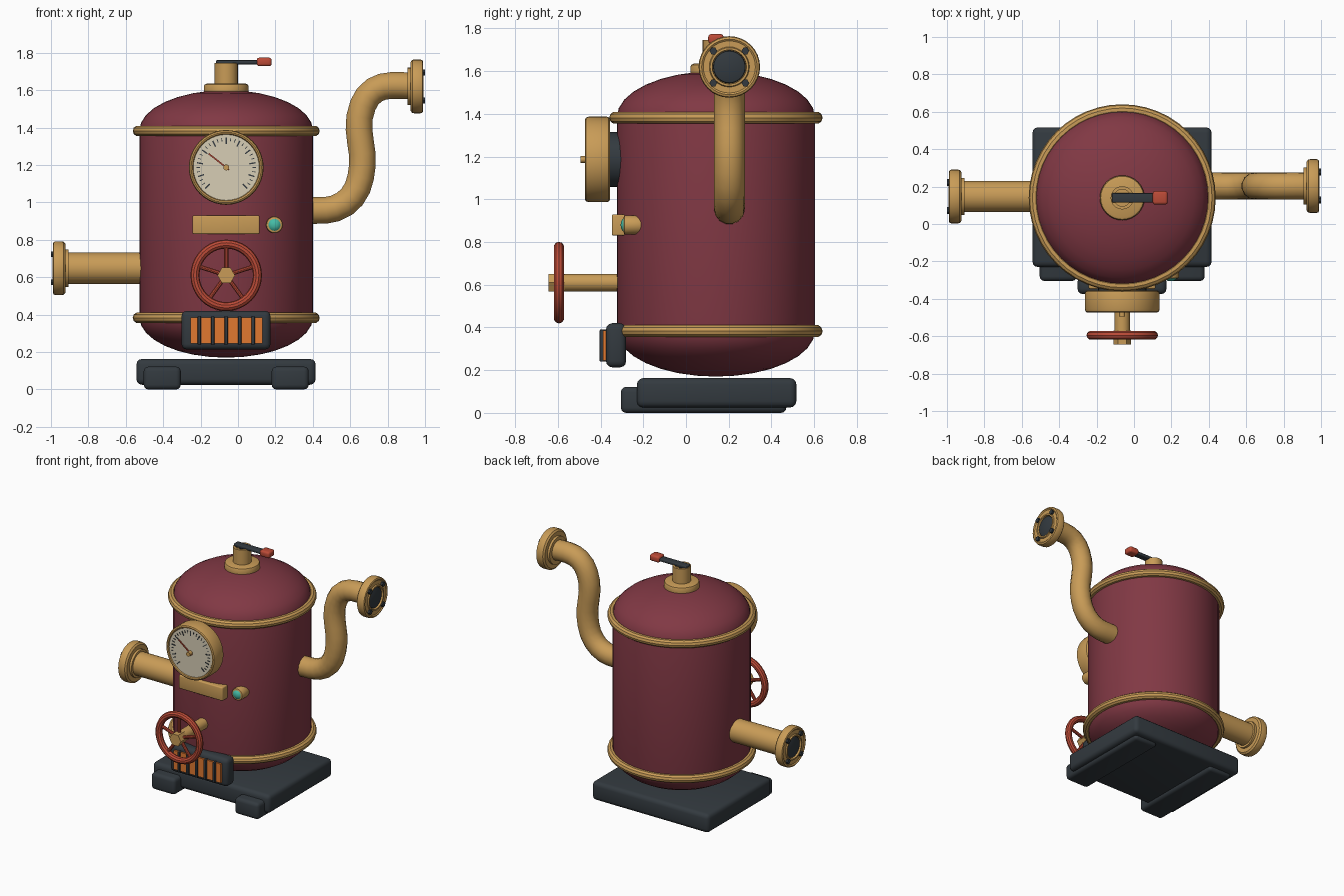
import bpy, bmesh
from math import sin, cos, pi, radians
from mathutils import Vector, Matrix

if "Cube" in bpy.data.objects:
    bpy.data.objects.remove(bpy.data.objects["Cube"])

CX, CY = -0.063, 0.14
FRONT, UP = (0, -1, 0), (0, 0, 1)


def material(name, rgb):
    m = bpy.data.materials.new(name)
    m.diffuse_color = (*rgb, 1)
    m.use_nodes = True
    m.node_tree.nodes["Principled BSDF"].inputs["Base Color"].default_value = m.diffuse_color
    return m


MAROON = material("maroon_paint", (0.22, 0.04, 0.058))
BRASS = material("brass", (0.58, 0.33, 0.095))
IRON = material("dark_iron", (0.033, 0.042, 0.05))
RED = material("red_paint", (0.50, 0.07, 0.038))
GLOW = material("orange_glow", (0.75, 0.19, 0.03))
CREAM = material("cream_dial", (0.68, 0.61, 0.46))
TEAL = material("teal_glass", (0.06, 0.50, 0.38))


def smooth(ob, angle=35):
    bpy.ops.object.select_all(action='DESELECT')
    ob.select_set(True)
    bpy.context.view_layer.objects.active = ob
    bpy.ops.object.shade_smooth_by_angle(angle=radians(angle))
    return ob


def finish(name, bm, mat, matrix, angle=35):
    bmesh.ops.recalc_face_normals(bm, faces=bm.faces)
    me = bpy.data.meshes.new(name)
    bm.to_mesh(me)
    bm.free()
    me.materials.append(mat)
    ob = bpy.data.objects.new(name, me)
    ob.matrix_world = matrix
    bpy.context.collection.objects.link(ob)
    return smooth(ob, angle)


def lathe(name, profile, mat, loc, axis=UP, n=32, closed=False):
    """Revolve (radius, height) points around an axis through loc."""
    bm = bmesh.new()
    rings = []
    for r, h in profile:
        if r < 1e-5:
            rings.append([bm.verts.new((0, 0, h))] * n)
        else:
            rings.append([bm.verts.new((r * cos(2 * pi * i / n), r * sin(2 * pi * i / n), h))
                          for i in range(n)])
    pairs = list(zip(rings, rings[1:])) + ([(rings[-1], rings[0])] if closed else [])
    for a, b in pairs:
        for i in range(n):
            j = (i + 1) % n
            vs = list(dict.fromkeys((a[i], a[j], b[j], b[i])))
            if len(vs) > 2:
                bm.faces.new(vs)
    rot = Vector(axis).to_track_quat('Z', 'Y').to_matrix().to_4x4()
    return finish(name, bm, mat, Matrix.Translation(loc) @ rot)


def disc(name, r, h0, h1, mat, loc, axis=UP, n=32, b=0.0):
    """Closed cylinder with an optional rounded rim."""
    if b:
        prof = [(0, h0), (r - b, h0), (r - b * .3, h0 + b * .3), (r, h0 + b),
                (r, h1 - b), (r - b * .3, h1 - b * .3), (r - b, h1), (0, h1)]
    else:
        prof = [(0, h0), (r, h0), (r, h1), (0, h1)]
    return lathe(name, prof, mat, loc, axis, n)


def torus(name, R, r, mat, loc, axis=UP, n=40, m=10):
    prof = [(R + r * cos(2 * pi * k / m), r * sin(2 * pi * k / m)) for k in range(m)]
    return lathe(name, prof, mat, loc, axis, n, closed=True)


def box(name, lo, hi, mat, b=0.0, roll=0.0):
    """Box from corner to corner; roll turns it about the front axis."""
    lo, hi = Vector(lo), Vector(hi)
    bm = bmesh.new()
    bmesh.ops.create_cube(bm, size=1)
    bmesh.ops.scale(bm, vec=hi - lo, verts=bm.verts)
    if b:
        bmesh.ops.bevel(bm, geom=bm.edges[:], offset=b, segments=3, profile=0.5, affect='EDGES')
    return finish(name, bm, mat,
                  Matrix.Translation((lo + hi) / 2) @ Matrix.Rotation(-roll, 4, 'Y'), 40)


def flange(name, loc, axis):
    """Pipe end: rounded rim, recessed face, dark bore and four bolts; loc is the outer plane."""
    ax = Vector(axis)
    lathe(name, [(0, -.095), (.1, -.095), (.1, -.078), (.13, -.078), (.142, -.068), (.144, -.055),
                 (.144, -.025), (.14, -.014), (.13, -.01), (.122, -.016), (.094, -.016),
                 (.09, -.008), (.08, -.008), (.078, -.03), (0, -.03)], BRASS, loc, axis)
    lathe(name + "_bore", [(0, -.035), (.078, -.035), (.074, -.018), (.045, -.01), (0, -.008)],
          IRON, loc, axis, 24)
    for k in range(4):
        a = pi / 4 + k * pi / 2
        off = Vector((0, .106 * cos(a), .106 * sin(a)))
        disc(f"{name}_bolt_{k}", .018, -.03, 0, IRON, Vector(loc) + off, ax, 6)


# Tank with domed ends, and its two bands
R = 0.464
arc = [k * pi / 16 for k in range(9)]
lower = [(R * sin(a), .385 - .215 * cos(a)) for a in arc]
upper = [(R * cos(a), 1.385 + .215 * sin(a)) for a in arc]
lathe("tank", lower + upper, MAROON, (CX, CY, 0), n=48)
for z, n in ((.383, "lower"), (1.382, "upper")):
    torus(n + "_band", .471, .029, BRASS, (CX, CY, z), n=48)

# Base slab and two skids
box("base_slab", (-.543, -.23, .025), (.415, .517, .163), IRON, .03)
for s, n in ((-1, "left"), (1, "right")):
    x = CX + s * .342
    box(n + "_skid", (x - .099, -.305, 0), (x + .099, .47, .122), IRON, .025)

# Pressure gauge: mount, housing, dial, ticks, needle
G = (CX, 0, 1.187)
disc("gauge_mount", .129, .2, .365, IRON, G, FRONT)
lathe("gauge_housing", [(0, .355), (.188, .355), (.197, .362), (.2, .372), (.2, .455), (.196, .468),
                        (.188, .473), (.18, .47), (.176, .46), (0, .46)], BRASS, G, FRONT, 40)
disc("gauge_dial", .176, .44, .463, CREAM, G, FRONT, 40)
for k in range(31):
    a = radians(225 - 9 * k)
    major = k % 3 == 0
    hl, hw, rm = (.017, .0035, .142) if major else (.009, .002, .15)
    c = Vector((G[0] + rm * cos(a), -.463, G[2] + rm * sin(a)))
    d = Vector((hl, .003, hw))
    box(f"gauge_tick_{k}", c - d, c + d, IRON, roll=a)
a = radians(142)
c = Vector((G[0] + .05 * cos(a), -.47, G[2] + .05 * sin(a)))
d = Vector((.07, .003, .004))
box("gauge_needle", c - d, c + d, RED, roll=a)
disc("gauge_needle_hub", .016, .46, .495, BRASS, G, FRONT, 16)

# Blank name plate and indicator lamp
box("front_plate", (-.243, -.347, .83), (.115, -.27, .93), BRASS, .008)
L = (.195, 0, .88)
disc("lamp_bezel", .045, .2, .292, BRASS, L, FRONT, 24, .01)
lathe("lamp_lens", [(.032, .28), (.032, .292), (.024, .3), (.012, .305), (0, .306)],
      TEAL, L, FRONT, 24)

# Hand wheel on its shaft
W = Vector((CX, 0, .61))
disc("wheel_shaft", .041, .25, .59, BRASS, W, FRONT, 24)
disc("wheel_nut", .047, .57, .645, BRASS, W, FRONT, 6)
wc = W + Vector((0, -.595, 0))
torus("wheel_rim", .167, .024, RED, wc, FRONT)
for k in range(5):
    a = pi / 2 + k * 2 * pi / 5
    disc(f"wheel_spoke_{k}", .012, .02, .165, RED, wc, (cos(a), 0, sin(a)), 10)

# Firebox grille
box("firebox_frame", (-.302, -.375, .213), (.174, -.28, .42), IRON, .03)
box("firebox_glow", (-.255, -.388, .245), (.13, -.35, .385), GLOW)
for k in range(5):
    x = CX + (k - 2) * .072
    box(f"firebox_bar_{k}", (x - .009, -.404, .24), (x + .009, -.37, .39), IRON, .004)

# Top valve with lever
T = (CX, CY, 0)
disc("valve_collar", .12, 1.56, 1.635, BRASS, T, n=32, b=.016)
lathe("valve_stem", [(.062, 1.6), (.062, 1.745), (.045, 1.745), (.045, 1.725), (0, 1.725)],
      BRASS, T, n=24)
disc("valve_spindle", .02, 1.7, 1.745, IRON, T, n=16)
box("valve_lever", (-.118, CY - .025, 1.738), (.11, CY + .025, 1.76), IRON, .006)
box("valve_grip", (.1, CY - .036, 1.728), (.18, CY + .036, 1.774), RED, .014)

# Straight inlet pipe on the left
disc("inlet_pipe", .084, .4, .93, BRASS, (0, .147, .648), (-1, 0, 0), 28)
flange("inlet_flange", (-1, .147, .648), (-1, 0, 0))

# Curved outlet pipe on the right
path = [(.3, .955), (.42, .957), (.52, .968), (.61, 1.03), (.656, 1.135), (.664, 1.26),
        (.647, 1.39), (.668, 1.52), (.73, 1.6), (.82, 1.625), (.94, 1.62)]
cu = bpy.data.curves.new("outlet_pipe", 'CURVE')
cu.dimensions = '3D'
cu.bevel_depth, cu.bevel_resolution, cu.resolution_u = .073, 5, 2
cu.use_fill_caps = True
sp = cu.splines.new('BEZIER')
sp.bezier_points.add(len(path) - 1)
for p, (x, z) in zip(sp.bezier_points, path):
    p.co = (x, .203, z)
    p.handle_left_type = p.handle_right_type = 'AUTO'
cu.materials.append(BRASS)
pipe = bpy.data.objects.new("outlet_pipe", cu)
bpy.context.collection.objects.link(pipe)
bpy.ops.object.select_all(action='DESELECT')
pipe.select_set(True)
bpy.context.view_layer.objects.active = pipe
bpy.ops.object.convert(target='MESH')
smooth(bpy.context.view_layer.objects.active, 40)
flange("outlet_flange", (1, .203, 1.62), (1, 0, 0))
